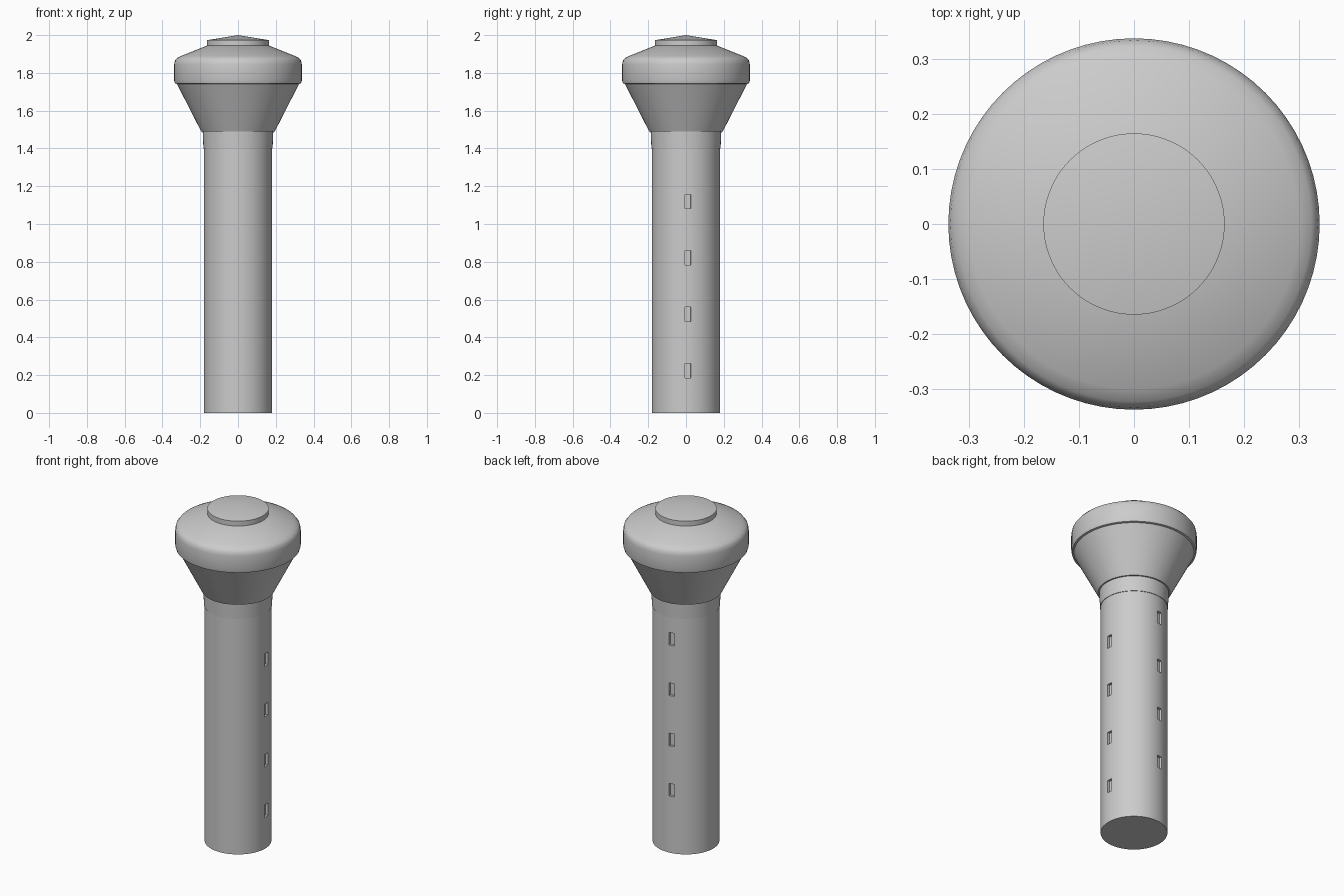
import bpy, bmesh, math
from mathutils import Matrix

if "Cube" in bpy.data.objects:
    bpy.data.objects.remove(bpy.data.objects["Cube"])

SIDES = 72

grey = bpy.data.materials.new("light_grey")
grey.diffuse_color = (0.6, 0.6, 0.6, 1)
grey.use_nodes = True
grey.node_tree.nodes["Principled BSDF"].inputs["Base Color"].default_value = grey.diffuse_color


def finish(ob, angle=35):
    bpy.ops.object.select_all(action='DESELECT')
    ob.select_set(True)
    bpy.context.view_layer.objects.active = ob
    bpy.ops.object.shade_smooth_by_angle(angle=math.radians(angle))


def new_object(name, bm):
    bmesh.ops.recalc_face_normals(bm, faces=bm.faces[:])
    me = bpy.data.meshes.new(name)
    bm.to_mesh(me)
    bm.free()
    me.materials.append(grey)
    ob = bpy.data.objects.new(name, me)
    bpy.context.collection.objects.link(ob)
    return ob


def lathe(name, profile):
    """Revolve (radius, z) points around z; radius 0 closes to an axis point."""
    bm = bmesh.new()
    rings = []
    for r, z in profile:
        if r == 0:
            rings.append([bm.verts.new((0, 0, z))] * SIDES)
        else:
            rings.append([bm.verts.new((r * math.cos(2 * math.pi * i / SIDES),
                                        r * math.sin(2 * math.pi * i / SIDES), z))
                          for i in range(SIDES)])
    for a, b in zip(rings, rings[1:]):
        for i in range(SIDES):
            j = (i + 1) % SIDES
            quad = list(dict.fromkeys((a[i], a[j], b[j], b[i])))
            bm.faces.new(quad)
    if profile[0][0]:
        bm.faces.new(rings[0])
    if profile[-1][0]:
        bm.faces.new(rings[-1])
    return new_object(name, bm)


# Tower shaft
shaft = lathe("tower_shaft", [(0.18, 0), (0.18, 1.42)])

# Two staggered columns of small window recesses
bm = bmesh.new()
for azimuth, lowest in ((3, 0.223), (100, 0.373)):
    for k in range(4):
        m = (Matrix.Rotation(math.radians(azimuth), 4, 'Z')
             @ Matrix.Translation((0.18, 0, lowest + 0.299 * k))
             @ Matrix.Diagonal((0.03, 0.032, 0.075, 1)))
        bmesh.ops.create_cube(bm, size=1, matrix=m)
cutter = new_object("window_cutter", bm)
cutter.hide_render = True
mod = shaft.modifiers.new("windows", 'BOOLEAN')
mod.operation = 'DIFFERENCE'
mod.solver = 'EXACT'
mod.object = cutter
bpy.context.view_layer.objects.active = shaft
bpy.ops.object.modifier_apply(modifier=mod.name)
bpy.data.objects.remove(cutter)
finish(shaft)

# Collar and flared underside of the head
finish(lathe("flared_neck", [(0.183, 1.40), (0.187, 1.49), (0.195, 1.49),
                             (0.325, 1.745)]), 20)

# Rounded head with sloping roof
finish(lathe("tower_head", [(0.325, 1.742), (0.334, 1.745), (0.338, 1.76),
                            (0.338, 1.845), (0.334, 1.865), (0.323, 1.879),
                            (0.30, 1.89), (0.16, 1.946)]), 50)

# Roof cap with a shallow cone
finish(lathe("roof_cap", [(0.165, 1.942), (0.165, 1.973), (0, 2.0)]))
